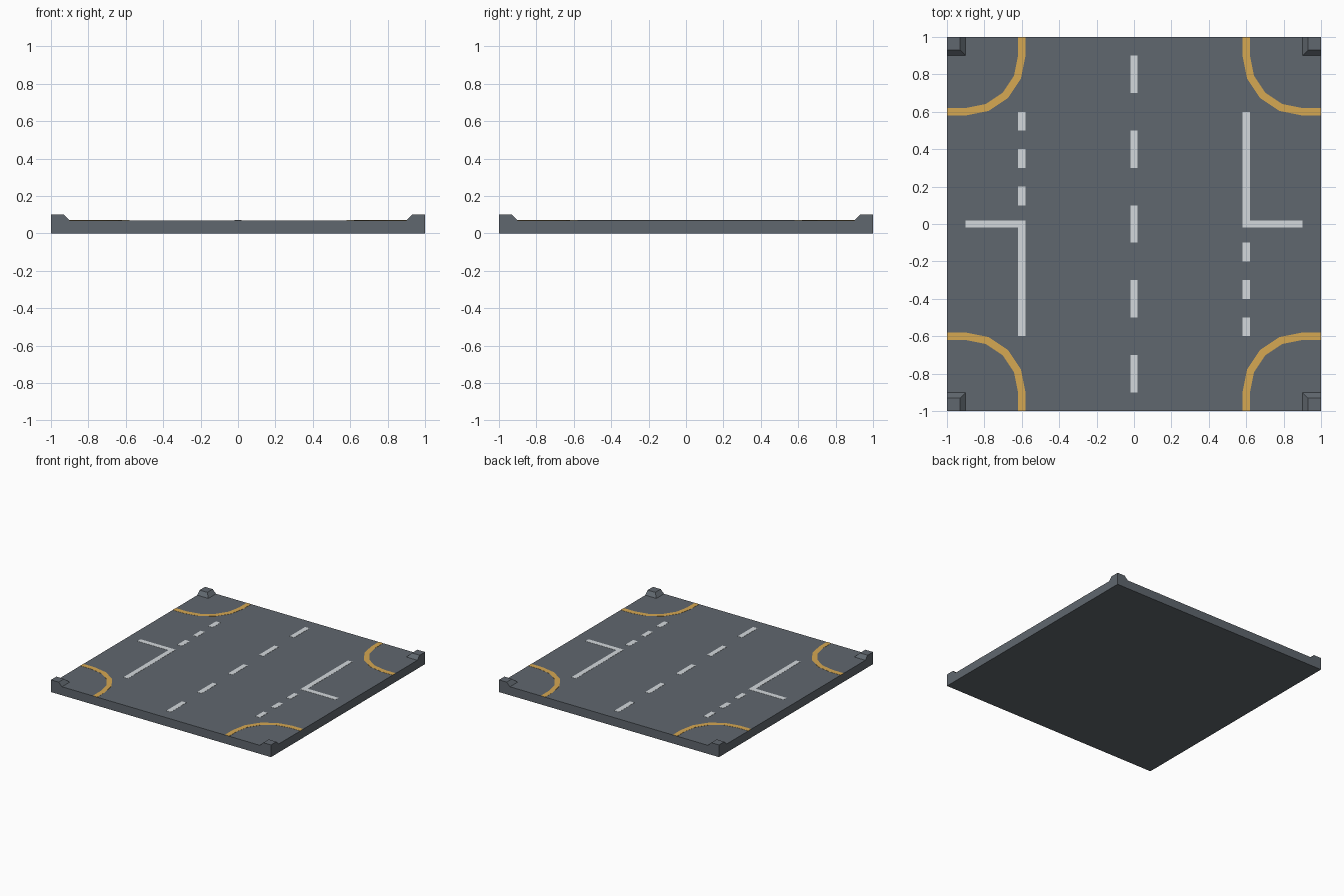
import bpy, bmesh, math

if "Cube" in bpy.data.objects:
    bpy.data.objects.remove(bpy.data.objects["Cube"])

TOP = 0.07      # road surface height
LIFT = 0.0012   # paint thickness
HALF = 0.02     # half width of painted lines


def material(name, srgb):
    lin = [((c / 255 + 0.055) / 1.055) ** 2.4 for c in srgb]
    m = bpy.data.materials.new(name)
    m.diffuse_color = (*lin, 1)
    m.use_nodes = True
    m.node_tree.nodes["Principled BSDF"].inputs["Base Color"].default_value = m.diffuse_color
    return m


asphalt = material("asphalt grey", (96, 103, 110))
white = material("line white", (212, 217, 220))
orange = material("kerb line orange", (214, 168, 82))


def prism(bm, bottom, top, z0, z1):
    """Solid between two matching outlines."""
    a = [bm.verts.new((x, y, z0)) for x, y in bottom]
    b = [bm.verts.new((x, y, z1)) for x, y in top]
    n = len(a)
    for i in range(n):
        j = (i + 1) % n
        bm.faces.new((a[i], a[j], b[j], b[i]))
    bm.faces.new(a[::-1])
    bm.faces.new(b)


def rect(x0, y0, x1, y1):
    return [(x0, y0), (x1, y0), (x1, y1), (x0, y1)]


def finish(bm, name, mat):
    bmesh.ops.recalc_face_normals(bm, faces=bm.faces)
    me = bpy.data.meshes.new(name)
    bm.to_mesh(me)
    bm.free()
    me.materials.append(mat)
    ob = bpy.data.objects.new(name, me)
    bpy.context.collection.objects.link(ob)


# Road slab
bm = bmesh.new()
prism(bm, rect(-1, -1, 1, 1), rect(-1, -1, 1, 1), 0, TOP)
finish(bm, "road_slab", asphalt)

corners = [(sx, sy) for sx in (-1, 1) for sy in (-1, 1)]

# Raised corner kerbs, sloped on the two inner sides
bm = bmesh.new()
for sx, sy in corners:
    prism(bm, rect(0.9 * sx, 0.9 * sy, sx, sy),
          rect(0.93 * sx, 0.93 * sy, sx, sy), TOP, 0.10)
finish(bm, "corner_kerbs", asphalt)

# Curved orange lines: short straight, quarter turn in four steps, short straight
def bend(r):
    arc = [(0.9 - r * math.cos(i * math.pi / 8), 0.9 - r * math.sin(i * math.pi / 8))
           for i in range(5)]
    return [(0.9 - r, 1)] + arc + [(1, 0.9 - r)]


bm = bmesh.new()
outer, inner = bend(0.3 + HALF), bend(0.3 - HALF)
for sx, sy in corners:
    outline = [(x * sx, y * sy) for x, y in outer + inner[::-1]]
    prism(bm, outline, outline, TOP, TOP + LIFT)
finish(bm, "corner_lines", orange)

# Dashed centre line
bm = bmesh.new()
for i in range(5):
    y = -0.8 + 0.4 * i
    r = rect(-HALF, y - 0.1, HALF, y + 0.1)
    prism(bm, r, r, TOP, TOP + LIFT)
finish(bm, "centre_dashes", white)

# Side bays: dashes plus an angled line, repeated with a half turn
bm = bmesh.new()
for s in (1, -1):
    shapes = [rect(-0.6 - HALF, y, -0.6 + HALF, y + 0.1) for y in (0.1, 0.3, 0.5)]
    shapes.append([(-0.9, -HALF), (-0.6 - HALF, -HALF), (-0.6 - HALF, -0.6),
                   (-0.6 + HALF, -0.6), (-0.6 + HALF, HALF), (-0.9, HALF)])
    for shape in shapes:
        shape = [(x * s, y * s) for x, y in shape]
        prism(bm, shape, shape, TOP, TOP + LIFT)
finish(bm, "parking_lines", white)
